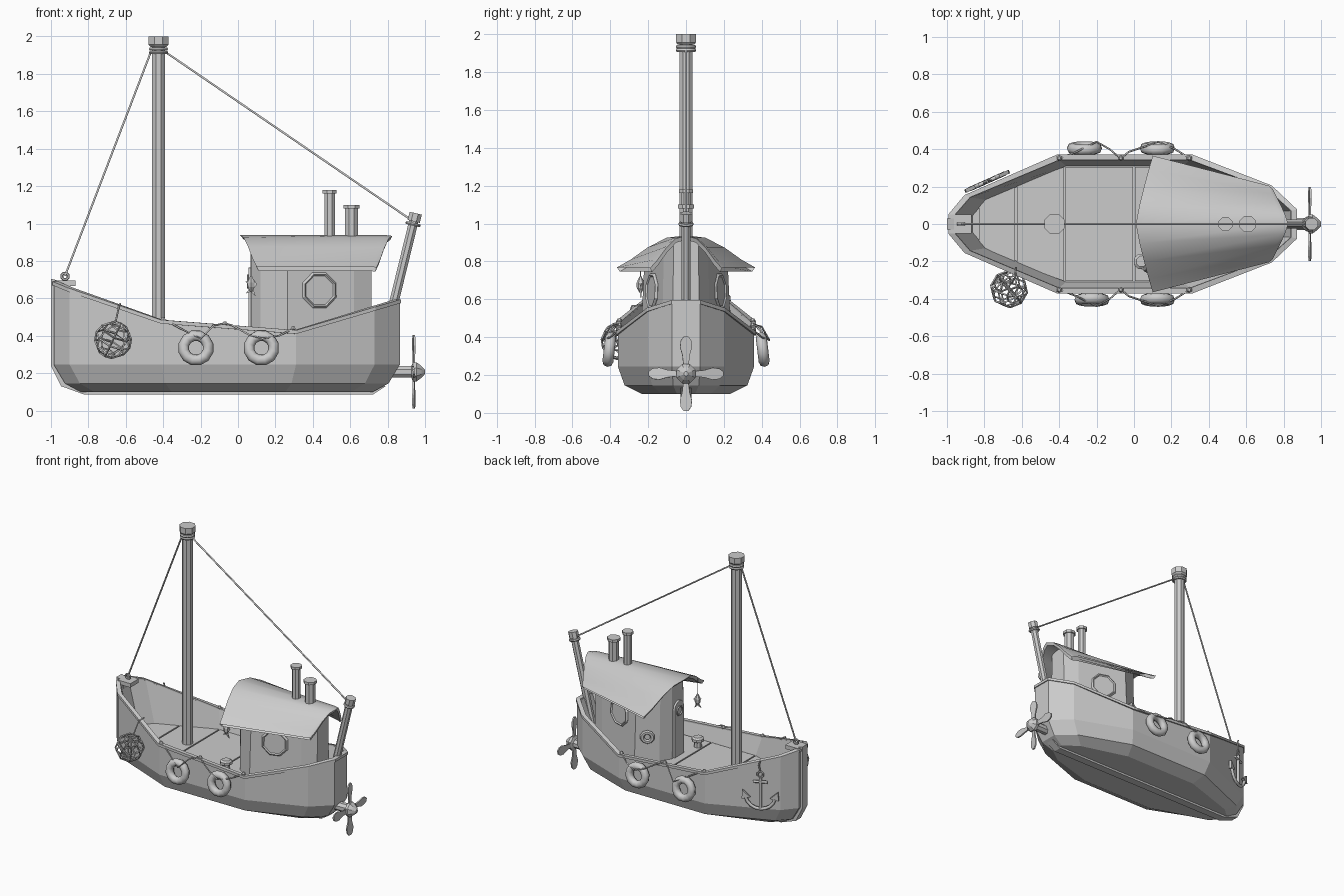
import bpy, bmesh, math
from math import pi, sin, cos, radians
from mathutils import Vector, Matrix

if "Cube" in bpy.data.objects:
    bpy.data.objects.remove(bpy.data.objects["Cube"])

def make(name, bm, smooth=False):
    bmesh.ops.recalc_face_normals(bm, faces=bm.faces)
    me = bpy.data.meshes.new(name)
    bm.to_mesh(me)
    bm.free()
    ob = bpy.data.objects.new(name, me)
    bpy.context.collection.objects.link(ob)
    if smooth:
        bpy.context.view_layer.objects.active = ob
        ob.select_set(True)
        bpy.ops.object.shade_smooth_by_angle(angle=radians(50))
        ob.select_set(False)
    return ob

def loft(name, rings, cyclic=True, loop=False, caps=True, smooth=False):
    """Skin a list of rings; loop joins the last ring to the first."""
    bm = bmesh.new()
    vs = [[bm.verts.new(p) for p in r] for r in rings]
    n = len(vs[0])
    for a, b in zip(vs, vs[1:] + (vs[:1] if loop else [])):
        for i in range(n if cyclic else n - 1):
            j = (i + 1) % n
            bm.faces.new((a[i], a[j], b[j], b[i]))
    if caps and not loop:
        bm.faces.new(vs[0])
        bm.faces.new(vs[-1])
    return make(name, bm, smooth)

def lathe(name, profile, origin, axis=(0, 0, 1), n=8, smooth=False):
    """Turn (radius, height) points round an axis."""
    m = Matrix.Translation(origin) @ Vector(axis).to_track_quat('Z', 'Y').to_matrix().to_4x4()
    rings = [[m @ Vector((r * cos(2*pi*(i+.5)/n), r * sin(2*pi*(i+.5)/n), h)) for i in range(n)]
             for r, h in profile]
    return loft(name, rings, smooth=smooth)

def torus(name, origin, axis, R, r, n=12, k=8, smooth=True):
    prof = [(R + r * cos(2*pi*i/k), r * sin(2*pi*i/k)) for i in range(k)]
    m = Matrix.Translation(origin) @ Vector(axis).to_track_quat('Z', 'Y').to_matrix().to_4x4()
    rings = [[m @ Vector((a * cos(2*pi*(i+.5)/n), a * sin(2*pi*(i+.5)/n), h)) for i in range(n)]
             for a, h in prof]
    return loft(name, rings, loop=True, smooth=smooth)

def rope(name, pts, r=.006):
    cu = bpy.data.curves.new(name, 'CURVE')
    cu.dimensions = '3D'
    cu.bevel_depth, cu.bevel_resolution, cu.use_fill_caps = r, 1, True
    sp = cu.splines.new('POLY')
    sp.points.add(len(pts) - 1)
    for p, c in zip(sp.points, pts):
        p.co = (*c, 1)
    ob = bpy.data.objects.new(name, cu)
    bpy.context.collection.objects.link(ob)
    return ob

def plate(name, pts, thick, m):
    """Flat polygon in local xy, given thickness and placed by matrix."""
    return loft(name, [[m @ Vector((x, y, s * thick / 2)) for x, y in pts] for s in (-1, 1)])

def box(name, lo, hi):
    return plate(name, [(lo[0], lo[1]), (hi[0], lo[1]), (hi[0], hi[1]), (lo[0], hi[1])],
                 hi[2] - lo[2], Matrix.Translation((0, 0, (lo[2] + hi[2]) / 2)))

# Hull: half plan with sheer height, mirrored into a full ring
half = [(-.985, .05, .69), (-.9, .15, .655), (-.41, .36, .485), (.31, .36, .43), (.73, .2, .555), (.865, .075, .595)]
plan = half + [(x, -y, z) for x, y, z in reversed(half)]
CX = -.06
def ring(fx, fy, z=None, dz=0):
    return [(CX + (x - CX) * fx, y * fy, (h if z is None else z) + dz) for x, y, h in plan]
DECK = .33
loft("hull", [ring(.845, .65, .1), ring(.935, .9, .145), ring(1, 1, .245), ring(1, 1, dz=-.01),
              ring(.97, .95, dz=-.01), ring(.87, .86, DECK)])
loft("gunwale", [ring(1.008, 1.03, dz=-.02), ring(1.008, 1.03), ring(.972, .95), ring(.972, .95, dz=-.02)], loop=True)
# Stem post and keel as one profile
upright = Matrix.Rotation(pi / 2, 4, 'X')
plate("stem_and_keel", [(-1, .705), (-1, .24), (-.945, .13), (-.82, .085), (.72, .085), (.79, .13),
                        (.72, .15), (-.8, .15), (-.93, .25), (-.945, .69)], .06, upright)

# Deck planks, clipped to the hull width
def deck_half(x):
    return min(.305, .305 + (x + .4) * .42, .305 - max(0, x - .24) * .38)
for i, (a, b) in enumerate([(-.83, -.635), (-.625, -.375), (-.365, -.005), (.005, .25), (.26, .6)]):
    ya, yb = deck_half(a), deck_half(b)
    plate(f"deck_plank_{i}", [(a, -ya), (b, -yb), (b, yb), (a, ya)], .02, Matrix.Translation((0, 0, DECK + .005)))

# Roof: arched sheet, wider at the front
arc = [(0, .938), (.28, .925), (.55, .875), (.8, .81), (1, .768)]
arc = [(-y, z) for y, z in reversed(arc[1:])] + arc
def roof_strip(x_ridge, x_eave, w, dz):
    return [(x_ridge + (x_eave - x_ridge) * abs(y) ** 1.2, y * w, z + dz) for y, z in arc]
loft("cabin_roof", [roof_strip(.01, .1, .365, 0), roof_strip(.79, .72, .205, 0), roof_strip(.825, .74, .19, -.004),
                    roof_strip(.815, .735, .18, -.025), roof_strip(.78, .71, .19, -.022),
                    roof_strip(.03, .11, .35, -.022)], cyclic=False, loop=True, smooth=True)
def roof_z(x, y):
    t = min(1, abs(y) / (.365 - .2 * x))
    pts = arc[4:]
    for (a, za), (b, zb) in zip(pts, pts[1:]):
        if t <= b:
            return za + (zb - za) * (t - a) / (b - a)

# Cabin walls run up to the roof
ch = [(.07, 0), (.07, .07), (.12, .145), (.265, .235), (.62, .125), (.715, .07), (.715, 0)]
cab = ch + [(x, -y) for x, y in reversed(ch[1:-1])]
loft("cabin", [[(x, y * 1.03, DECK) for x, y in cab], [(x, y * .93, roof_z(x, y * .93) - .012) for x, y in cab]])

# Cabin door with round window
arch = [(-.055, .35), (.055, .35)] + [(.055 * cos(a * pi / 6), .71 + .055 * sin(a * pi / 6)) for a in range(7)]
facing = Matrix.Translation((.065, 0, 0)) @ Matrix.Rotation(pi / 2, 4, 'Z') @ upright
plate("cabin_door", arch, .02, facing)
torus("door_window", (.054, 0, .69), (-1, 0, 0), .032, .007, 10, 6)

for s in (-1, 1):
    side = "right" if s < 0 else "left"
    # Octagonal portholes
    n = Vector((.31, s, .04)).normalized()
    p = Vector((.435, s * .178, .643))
    torus(f"porthole_frame_{side}", p, n, .09, .012, 8, 4, False)
    lathe(f"porthole_glass_{side}", [(.085, -.01), (.085, .004)], p, n)
    # Lifebuoys hung on the hull
    for i, x in enumerate((-.225 if s < 0 else -.265, .125)):
        torus(f"lifebuoy_{side}_{i}", (x, s * .405, .335), (0, s, .12), .067, .029, 12, 8)
    # Lifebuoy rope and rail knots
    rope(f"buoy_rope_{side}", [(x, s * y, z) for x, y, z in
         [(-.4, .35, .49), (-.31, .385, .44), (-.2, .44, .385), (-.13, .4, .455), (-.07, .35, .468), (-.03, .385, .455),
          (.06, .415, .405), (.13, .44, .385), (.22, .4, .40), (.3, .35, .44)]], .005)
    for i, (x, z) in enumerate([(-.4, .485), (-.07, .462), (.295, .437)]):
        lathe(f"rail_knot_{side}_{i}", [(.008, -.012), (.016, 0), (.008, .014)], (x, s * .352, z), n=6)
torus("cabin_lifebuoy", (.185, .2, .53), (-.53, .85, 0), .036, .016, 10, 6)

# Masts, collars and rigging
lathe("main_mast", [(.038, 0), (.038, 1.62)], (-.425, 0, DECK))
lathe("mast_cap", [(.046, 0), (.058, .012), (.058, .055)], (-.425, 0, 1.945))
tilt = Vector((.115, 0, .47)).normalized()
foot = Vector((.785, 0, .38))
lathe("stern_mast", [(.027, 0), (.027, .66)], foot, tilt)
lathe("stern_mast_cap", [(.036, .65), (.036, .695)], foot, tilt)
for i, z in enumerate((1.915, 1.933)):
    torus(f"mast_rope_coil_{i}", (-.425, 0, z), (0, 0, 1), .044, .01, 10, 6)
torus("stern_rope_coil", foot + tilt * .635, tilt, .033, .009, 10, 6)
rope("forestay", [(-.925, 0, .72), (-.465, 0, 1.92)])
rope("backstay", [(-.385, 0, 1.915), (.925, 0, 1.02)])
torus("bow_ring", (-.925, 0, .718), (0, 1, 0), .018, .008, 8, 6)
box("bow_beam", (-.98, -.05, .665), (-.87, .05, .695))

# Chimneys
for i, (x, r, top) in enumerate([(.49, .03, 1.18), (.607, .037, 1.1)]):
    lathe(f"chimney_{i}", [(r, .9), (r, top - .02), (r + .01, top - .02), (r + .01, top)], (x, 0, 0))

# Propeller
hub = Vector((.94, 0, .207))
lathe("propeller_shaft", [(.034, 0), (.034, .12)], (.82, 0, hub.z), (1, 0, 0))
lathe("propeller_hub", [(.03, -.015), (.055, -.005), (.055, .015), (.035, .04), (.012, .06)], hub, (1, 0, 0))
blade = [(-.012, .03), (.012, .03), (.02, .1), (.032, .14), (.028, .175), (.012, .197), (-.012, .197), (-.028, .175), (-.032, .14), (-.02, .1)]
for i in range(4):
    m = (Matrix.Translation(hub) @ Matrix.Rotation(i * pi / 2, 4, 'X') @ Matrix.Rotation(pi / 2, 4, 'Z')
         @ upright @ Matrix.Rotation(radians(8), 4, 'Y'))
    plate(f"propeller_blade_{i}", blade, .01, m)

# Net float: wire sphere hung from the rail
bm = bmesh.new()
bmesh.ops.create_uvsphere(bm, u_segments=8, v_segments=6, radius=.098)
bmesh.ops.transform(bm, verts=bm.verts, matrix=Matrix.Translation((-.668, -.348, .378)) @ Matrix.Rotation(.45, 4, 'Y') @ Matrix.Rotation(.4, 4, 'X'))
net = make("net_float", bm)
w = net.modifiers.new("wire", 'WIREFRAME')
w.thickness = .011
rope("net_float_line", [(-.63, -.23, .57), (-.635, -.285, .565), (-.655, -.32, .47)], .005)

# Anchor on the left bow, built flat along the hull side
am = Matrix.Translation((-.785, .228, .385)) @ Matrix.Rotation(radians(24), 4, 'Z')
def on_hull(pts):
    return [am @ Vector((u, 0, v)) for u, v in pts]
arms = [(.105 * sin(radians(a)), -.03 - .1 * cos(radians(a))) for a in range(-80, 81, 20)]
rope("anchor_shank", on_hull([(0, -.13), (0, .11)]), .012)
rope("anchor_arms", on_hull(arms), .012)
rope("anchor_stock", on_hull([(-.05, .075), (.05, .075)]), .01)
rope("anchor_line", on_hull([(0, .15), (.01, .2), (0, .235)]), .006)
torus("anchor_ring", am @ Vector((0, 0, .13)), am.to_3x3() @ Vector((0, 1, 0)), .021, .007, 8, 6)
for s in (-1, 1):
    plate(f"anchor_fluke_{s}", [(s * .125, .005), (s * .07, -.045), (s * .13, -.06)], .02, am @ upright)

# Deck bollard and hanging fish
lathe("bollard", [(.03, 0), (.026, .05), (.044, .06), (.044, .08), (.03, .09)], (.04, -.2, DECK))
rope("fish_line", [(.07, -.24, .84), (.07, -.24, .71)], .003)
lathe("fish_body", [(.006, 0), (.02, .025), (.022, .05), (.006, .085)], (.07, -.24, .635), n=6)
plate("fish_fins", [(0, .66), (-.03, .625), (0, .635), (.025, .61), (.012, .65), (.032, .675), (.015, .70), (-.03, .69)],
      .008, Matrix.Translation((.07, -.24, 0)) @ upright)
